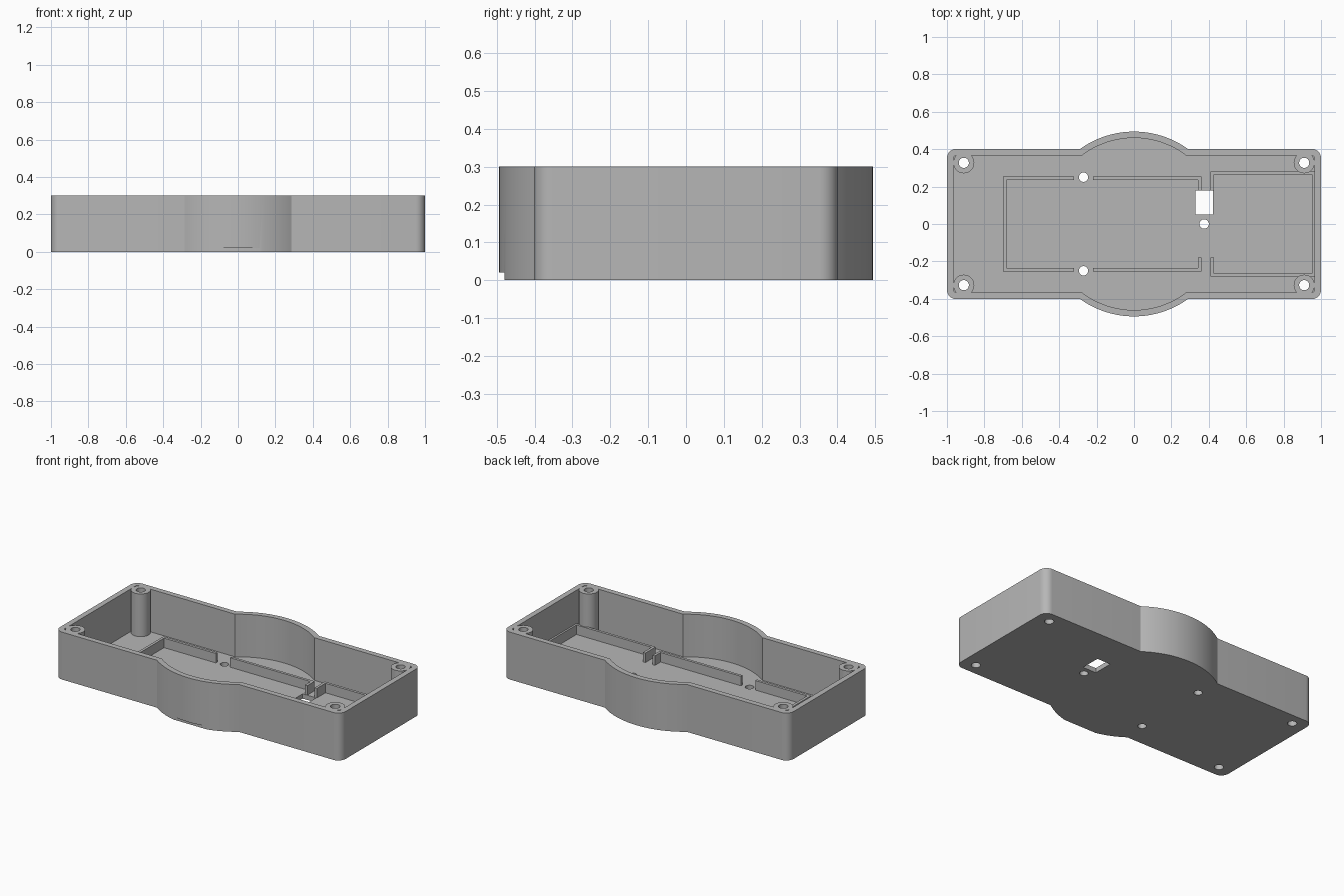
import bpy, bmesh
from math import sin, cos, asin, pi, radians

cube = bpy.data.objects.get("Cube")
if cube:
    bpy.data.objects.remove(cube, do_unlink=True)

HEIGHT, FLOOR, RIB_TOP, RIB_W = 0.30, 0.03, 0.09, 0.017

grey = bpy.data.materials.new("plastic_grey")
grey.use_nodes = True
grey.diffuse_color = (0.47, 0.47, 0.47, 1)
grey.node_tree.nodes["Principled BSDF"].inputs["Base Color"].default_value = (0.47, 0.47, 0.47, 1)


def prism(name, points, z0, z1):
    """Extrude a flat outline from z0 to z1."""
    bm = bmesh.new()
    face = bm.faces.new([bm.verts.new((x, y, z0)) for x, y in points])
    top = bmesh.ops.extrude_face_region(bm, geom=[face])["geom"]
    bmesh.ops.translate(bm, vec=(0, 0, z1 - z0),
                        verts=[v for v in top if isinstance(v, bmesh.types.BMVert)])
    bmesh.ops.recalc_face_normals(bm, faces=bm.faces)
    mesh = bpy.data.meshes.new(name)
    bm.to_mesh(mesh)
    bm.free()
    mesh.materials.append(grey)
    obj = bpy.data.objects.new(name, mesh)
    bpy.context.collection.objects.link(obj)
    return obj


def box(name, x0, x1, y0, y1, z0, z1):
    return prism(name, [(x0, y0), (x1, y0), (x1, y1), (x0, y1)], z0, z1)


def rod(name, x, y, r, z0, z1, n=40):
    ring = [(x + r * cos(2 * pi * i / n), y + r * sin(2 * pi * i / n)) for i in range(n)]
    return prism(name, ring, z0, z1)


def case_outline(hx, hy, corner, bulge):
    """Rounded rectangle merged with a circle centred on the origin."""
    quarter = []
    for i in range(9):
        a = pi / 2 * i / 8
        quarter.append((hx - corner + corner * cos(a), hy - corner + corner * sin(a)))
    start = asin(hy / bulge)
    for i in range(17):
        a = start + (pi / 2 - start) * i / 16
        quarter.append((bulge * cos(a), bulge * sin(a)))
    half = quarter + [(-x, y) for x, y in reversed(quarter[:-1])]
    return half + [(-x, -y) for x, y in half]


def cut(target, cutter):
    """Subtract the cutter and remove it."""
    cutter.hide_render = True
    mod = target.modifiers.new("cut", "BOOLEAN")
    mod.operation, mod.solver, mod.object = "DIFFERENCE", "EXACT", cutter
    bpy.context.view_layer.objects.active = target
    bpy.ops.object.modifier_apply(modifier=mod.name)
    bpy.data.objects.remove(cutter, do_unlink=True)


# Case shell: the pocket leaves the four corner screw posts standing
case = prism("case_shell", case_outline(1.0, 0.402, 0.05, 0.494), 0, HEIGHT)
pocket = prism("pocket", case_outline(0.965, 0.367, 0.015, 0.46), FLOOR, HEIGHT + 0.1)
corners = [(sx * 0.91, sy * 0.327) for sx in (-1, 1) for sy in (-1, 1)]
for x, y in corners:
    cut(pocket, rod("post", x, y, 0.056, 0, HEIGHT + 0.2))
cut(case, pocket)

# Screw holes through posts and floor, floor window, front notch
for x, y in corners:
    cut(case, rod("post_hole", x, y, 0.027, -0.1, HEIGHT + 0.1))
for x, y in ((-0.27, 0.25), (-0.27, -0.25), (0.375, 0)):
    cut(case, rod("floor_hole", x, y, 0.025, -0.1, 0.2))
cut(case, box("window", 0.328, 0.423, 0.05, 0.178, -0.1, 0.2))
cut(case, box("notch", -0.2, 0.2, -0.6, -0.48, -0.1, 0.02))

bpy.ops.object.select_all(action="DESELECT")
case.select_set(True)
bpy.context.view_layer.objects.active = case
bpy.ops.object.shade_smooth_by_angle(angle=radians(25))


def rib(name, points):
    prism(name, points, FLOOR - 0.005, RIB_TOP)


# Locating ribs, mirrored front to back
for side, s in (("back", 1), ("front", -1)):
    w = RIB_W
    # Large tray: corner, then a gap at the hole, then an L towards the window
    rib(f"large_tray_corner_rib_{side}", [
        (-0.70, 0), (-0.70, s * 0.253), (-0.32, s * 0.253),
        (-0.32, s * (0.253 - w)), (-0.70 + w, s * (0.253 - w)), (-0.70 + w, 0)])
    rib(f"large_tray_end_rib_{side}", [
        (-0.22, s * 0.253), (0.36, s * 0.253), (0.36, s * 0.18),
        (0.36 - w, s * 0.18), (0.36 - w, s * (0.253 - w)), (-0.22, s * (0.253 - w))])
    # Small tray: stub, long side and half of the end against the wall
    rib(f"small_tray_rib_{side}", [
        (0.41, s * 0.18), (0.41, s * 0.282), (0.97, s * 0.282), (0.97, 0),
        (0.953, 0), (0.953, s * (0.282 - w)), (0.41 + w, s * (0.282 - w)),
        (0.41 + w, s * 0.18)])
